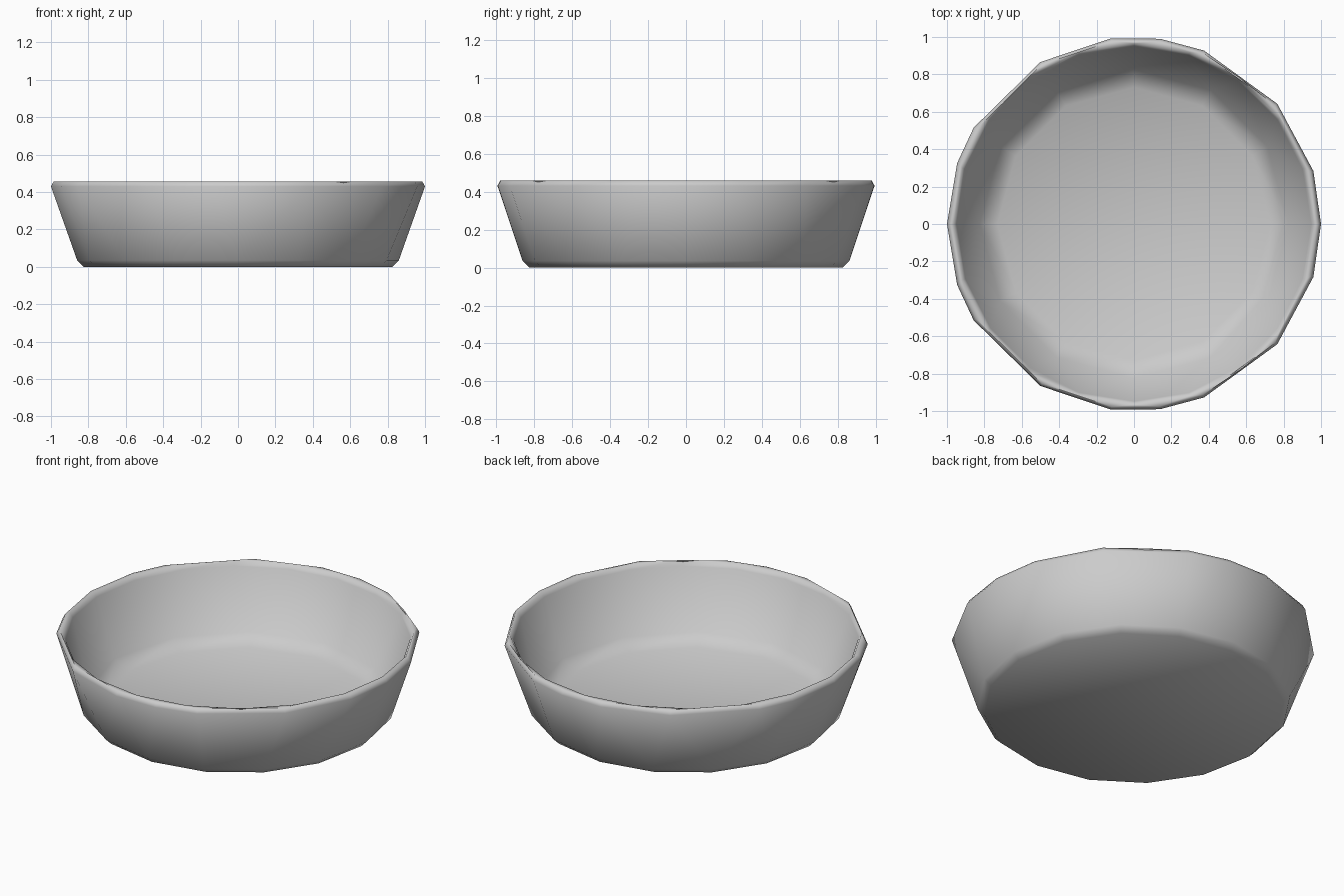
import bpy, bmesh
from math import radians, sin, cos

if "Cube" in bpy.data.objects:
    bpy.data.objects.remove(bpy.data.objects["Cube"])

# irregular low-poly rim angles on one half, mirrored to the other half
half = [16.5, 40, 68, 82, 97, 120, 149, 161]
RIM = [0] + half + [180] + [360 - a for a in reversed(half)]
BASE = [i * 360 / 16 for i in range(16)]
INNER_RIM = [i * 18 for i in range(20)]
FLOOR = [i * 30 for i in range(12)]

# bowl section from underside, up the outside, over the lip, down to the floor
SECTION = [
    (0.825, 0.0, BASE), (0.86, 0.035, BASE),
    (1.0, 0.43, RIM), (0.985, 0.457, RIM),
    (0.965, 0.457, INNER_RIM), (0.948, 0.43, INNER_RIM),
    (0.825, 0.09, FLOOR), (0.73, 0.04, FLOOR),
]

bm = bmesh.new()


def ring(r, z, angles):
    return [bm.verts.new((r * cos(radians(a)), r * sin(radians(a)), z)) for a in angles]


def zip_rings(a, aa, b, ba):
    """Join two rings; quads where the angles agree, triangles elsewhere."""
    na, nb = len(a), len(b)
    i = j = 0
    while i < na or j < nb:
        ta = aa[i + 1] if i + 1 < na else 360 if i < na else 999
        tb = ba[j + 1] if j + 1 < nb else 360 if j < nb else 999
        p, q = a[i % na], b[j % nb]
        if ta == tb:
            bm.faces.new((p, a[(i + 1) % na], b[(j + 1) % nb], q))
            i += 1
            j += 1
        elif ta < tb:
            bm.faces.new((p, a[(i + 1) % na], q))
            i += 1
        else:
            bm.faces.new((p, b[(j + 1) % nb], q))
            j += 1


rings = [ring(*s) for s in SECTION]
for k in range(len(rings) - 1):
    zip_rings(rings[k], SECTION[k][2], rings[k + 1], SECTION[k + 1][2])

# underside and inner floor
bm.faces.new(list(reversed(rings[0])))
bm.faces.new(rings[-1])
bmesh.ops.recalc_face_normals(bm, faces=bm.faces)

mesh = bpy.data.meshes.new("bowl")
bm.to_mesh(mesh)
bm.free()
bowl = bpy.data.objects.new("bowl", mesh)
bpy.context.collection.objects.link(bowl)
bpy.context.view_layer.objects.active = bowl
bowl.select_set(True)
bpy.ops.object.shade_smooth_by_angle(angle=radians(75))
